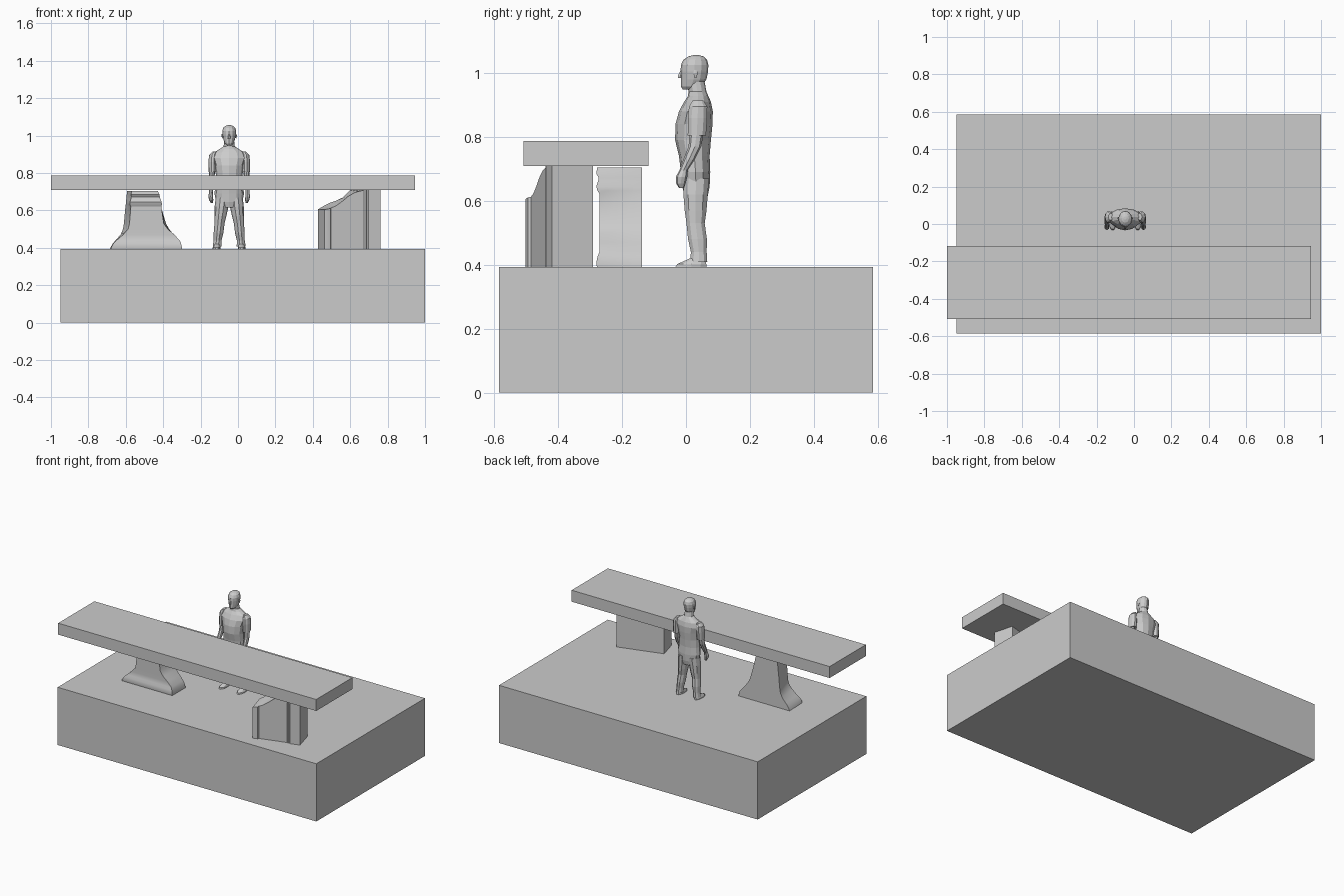
import bpy, bmesh, math
from mathutils import Vector


def make(name, bm):
    bmesh.ops.recalc_face_normals(bm, faces=bm.faces)
    me = bpy.data.meshes.new(name)
    bm.to_mesh(me)
    bm.free()
    ob = bpy.data.objects.new(name, me)
    bpy.context.collection.objects.link(ob)
    return ob


def loft(name, rings, smooth=False):
    """Skin a closed solid through equal-length rings of points."""
    bm = bmesh.new()
    vs = [[bm.verts.new(p) for p in r] for r in rings]
    n = len(vs[0])
    for a, b in zip(vs, vs[1:]):
        for i in range(n):
            j = (i + 1) % n
            bm.faces.new((a[i], a[j], b[j], b[i]))
    bm.faces.new(vs[0][::-1])
    bm.faces.new(vs[-1])
    ob = make(name, bm)
    if smooth:
        bpy.ops.object.select_all(action='DESELECT')
        ob.select_set(True)
        bpy.context.view_layer.objects.active = ob
        bpy.ops.object.shade_smooth_by_angle(angle=math.radians(30))
    return ob


def box(name, x0, x1, y0, y1, z0, z1):
    return loft(name, [[(x0, y0, z), (x1, y0, z), (x1, y1, z), (x0, y1, z)] for z in (z0, z1)])


def body(name, rings, sides=12):
    """Loft horizontal ellipses given as (x, y, z, rx, ry)."""
    return loft(name, [[(x + rx * math.cos(2 * math.pi * i / sides),
                         y + ry * math.sin(2 * math.pi * i / sides), z)
                        for i in range(sides)] for x, y, z, rx, ry in rings])


FLOOR = 0.393

# Plinth and bench slab
box("plinth", -0.95, 1.0, -0.585, 0.585, 0, FLOOR)
box("slab", -1.0, 0.945, -0.508, -0.118, 0.709, 0.787)

# Upright moulded support: z, front inset, front x range, back x range
rows = [(FLOOR, .002, -.680, -.300, -.685, -.300), (.405, 0, -.677, -.300, -.680, -.302),
        (.425, .004, -.665, -.305, -.668, -.308), (.44, .010, -.650, -.312, -.655, -.318),
        (.47, .011, -.615, -.340, -.628, -.345), (.50, .011, -.588, -.375, -.615, -.368),
        (.53, .011, -.580, -.397, -.610, -.385), (.62, .011, -.573, -.410, -.602, -.412),
        (.632, .004, -.578, -.407, -.600, -.414), (.645, 0, -.578, -.408, -.599, -.417),
        (.662, .006, -.572, -.415, -.597, -.422), (.672, .008, -.570, -.418, -.596, -.424),
        (.685, 0, -.572, -.420, -.595, -.427), (.705, .003, -.568, -.430, -.592, -.432)]
Y0, Y1, STEPS = -0.281, -0.137, 5
rings = []
for z, inset, fl, fr, bl, br in rows:
    ts = [i / STEPS for i in range(STEPS + 1)]
    right = [(fr + (br - fr) * t, Y0 + inset + (Y1 - Y0 - inset) * t, z) for t in ts]
    left = [(fl + (bl - fl) * t, Y0 + inset + (Y1 - Y0 - inset) * t, z) for t in ts]
    rings.append(right + left[::-1])
loft("upright_support", rings, True)

# Turned support lying on its side: u along length, front inset, front top z, back top z
cols = [(0, .002, .604, .606), (.015, 0, .607, .615), (.033, .002, .611, .625),
        (.038, .010, .613, .628), (.065, .010, .624, .641), (.10, .010, .648, .652),
        (.135, .010, .676, .668), (.16, .010, .690, .692), (.178, .010, .698, .709),
        (.222, .010, .709, .709), (.23, .002, .709, .709), (.237, .006, .709, .709),
        (.245, 0, .709, .709), (.31, 0, .709, .709)]
origin = Vector((.463, -.505, 0))
along, back = Vector((.961, .276, 0)), Vector((-.262, .965, 0))
up = Vector((0, 0, 1))
rings = []
for u, inset, zf, zb in cols:
    pf = origin + along * u + back * inset
    pb = origin + along * u + back * .133
    tops = [(pf + up * zf).lerp(pb + up * zb, i / 4) for i in range(5)]
    rings.append([pb + up * FLOOR, pf + up * FLOOR] + tops)
loft("turned_support", rings, True)

# Standing figure: torso, head, nose
CX = -0.047
body("torso", [(CX, .032, .615, .050, .036), (CX, .031, .645, .070, .043),
               (CX, .030, .69, .079, .046), (CX, .026, .74, .073, .048),
               (CX, .022, .79, .071, .056), (CX, .025, .84, .078, .058),
               (CX, .031, .88, .092, .053), (CX, .036, .91, .080, .042),
               (CX, .038, .928, .052, .032), (CX, .036, .942, .030, .028),
               (CX, .030, .975, .026, .028)])
body("head", [(CX, .008, .948, .012, .018), (CX, .016, .958, .023, .032),
              (CX, .024, .98, .031, .040), (CX, .026, 1.005, .036, .043),
              (CX, .027, 1.025, .037, .043), (CX, .029, 1.042, .032, .037),
              (CX, .031, 1.052, .020, .024), (CX, .032, 1.056, .007, .009)])
body("nose", [(CX, -.018, .985, .008, .008), (CX, -.018, .99, .007, .009),
              (CX, -.013, 1.01, .003, .004)], 6)

# Paired limbs
for s, side in ((-1, "left"), (1, "right")):
    body(side + "_ear", [(CX + s * .037, .03, z, r * .5, r)
                         for z, r in ((.985, .003), (1.0, .008), (1.01, .005))], 6)
    body(side + "_sleeve", [(CX + s * .078, .038, .914, .012, .018),
                            (CX + s * .086, .038, .895, .022, .030),
                            (CX + s * .088, .036, .86, .023, .032),
                            (CX + s * .089, .034, .805, .022, .030)], 10)
    body(side + "_arm", [(CX + s * x, y, z, rx, ry) for x, y, z, rx, ry in (
        (.090, .034, .82, .016, .022), (.095, .028, .77, .015, .020),
        (.097, .010, .73, .014, .018), (.098, -.008, .695, .010, .013),
        (.099, -.014, .675, .013, .018), (.096, -.016, .655, .011, .015),
        (.093, -.014, .640, .006, .008))], 8)
    body(side + "_leg", [(CX + s * x, y, z, rx, ry) for x, y, z, rx, ry in (
        (.036, .032, .67, .036, .042), (.041, .030, .62, .037, .040),
        (.047, .030, .57, .032, .036), (.052, .030, .53, .027, .030),
        (.057, .036, .48, .026, .031), (.062, .040, .44, .021, .026),
        (.064, .040, .408, .024, .028))], 10)
    body(side + "_shoe", [(CX + s * .067, .016, FLOOR, .021, .051),
                          (CX + s * .067, .018, .402, .021, .048),
                          (CX + s * .065, .030, .414, .016, .032),
                          (CX + s * .064, .040, .425, .013, .020)], 10)
